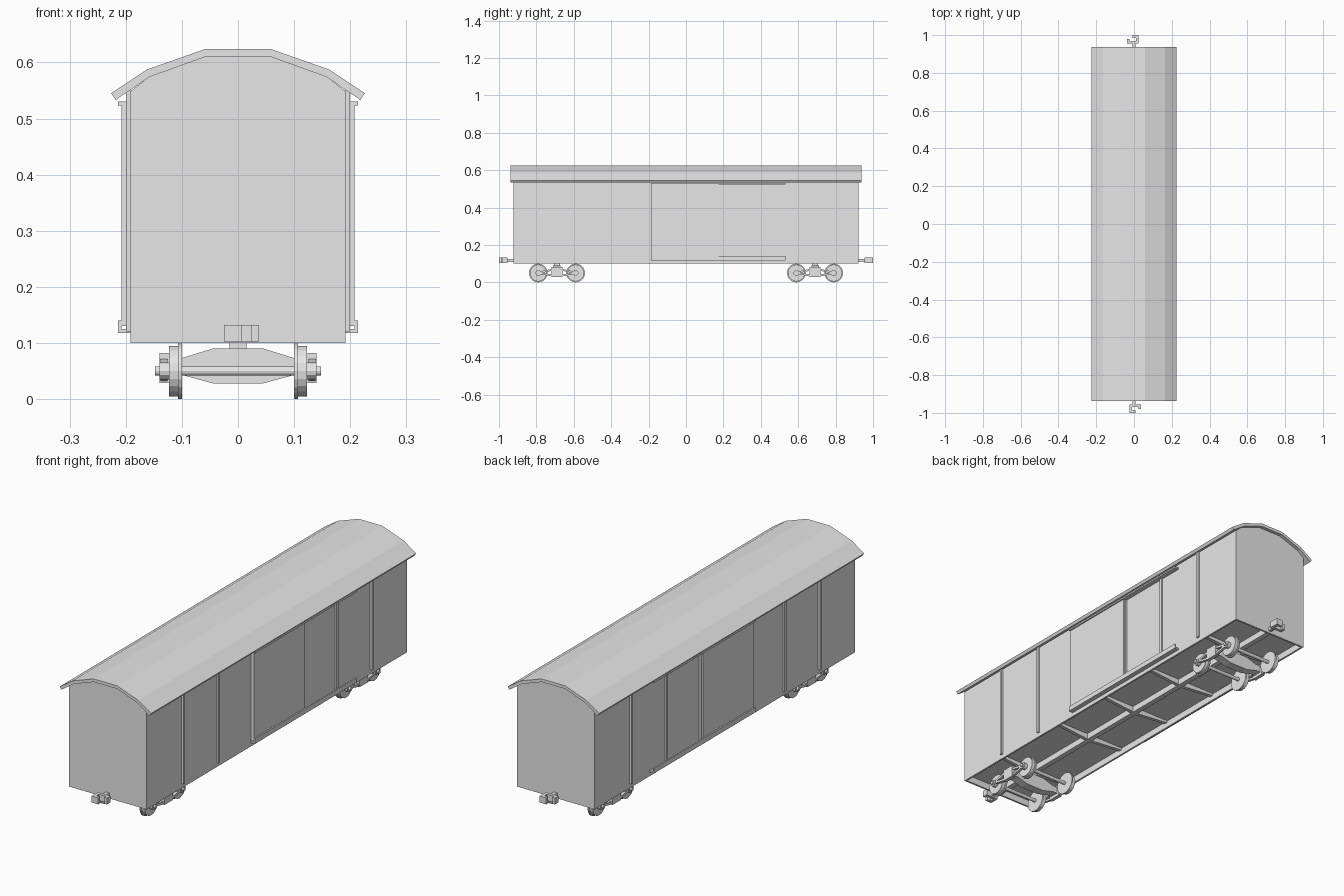
import bpy, bmesh, math
from mathutils import Matrix, Vector

cube = bpy.data.objects.get("Cube")
if cube:
    bpy.data.objects.remove(cube, do_unlink=True)

grey = bpy.data.materials.new("plain grey")
grey.use_nodes = True
grey.diffuse_color = (0.8, 0.8, 0.8, 1)
grey.node_tree.nodes["Principled BSDF"].inputs["Base Color"].default_value = (0.8, 0.8, 0.8, 1)


def finish(name, bm):
    bmesh.ops.recalc_face_normals(bm, faces=bm.faces)
    mesh = bpy.data.meshes.new(name)
    bm.to_mesh(mesh)
    bm.free()
    mesh.materials.append(grey)
    obj = bpy.data.objects.new(name, mesh)
    bpy.context.collection.objects.link(obj)
    return obj


def add_prism(bm, axis, pts, a, b):
    """Extrude a closed outline along an axis from a to b."""
    place = {"x": lambda p, d: (d, p[0], p[1]),
             "y": lambda p, d: (p[0], d, p[1]),
             "z": lambda p, d: (p[0], p[1], d)}[axis]
    low = [bm.verts.new(place(p, a)) for p in pts]
    high = [bm.verts.new(place(p, b)) for p in pts]
    bm.faces.new(low)
    bm.faces.new(high[::-1])
    for i in range(len(pts)):
        j = (i + 1) % len(pts)
        bm.faces.new((low[i], low[j], high[j], high[i]))


def add_box(bm, x0, x1, y0, y1, z0, z1):
    add_prism(bm, "z", [(x0, y0), (x1, y0), (x1, y1), (x0, y1)], z0, z1)


def add_disc(bm, x0, x1, y, z, r, sides=20):
    ring = [(y + r * math.cos(math.tau * i / sides), z + r * math.sin(math.tau * i / sides))
            for i in range(sides)]
    add_prism(bm, "x", ring, x0, x1)


def mirrored(pts):
    return pts + [(-x, z) for x, z in reversed(pts)]


# Body shell with a hollow underside
HALF = 0.922
bm = bmesh.new()
add_prism(bm, "y", mirrored([(-0.192, 0.10), (-0.192, 0.548), (-0.158, 0.575), (-0.058, 0.611)]),
          -HALF, HALF)
bmesh.ops.recalc_face_normals(bm, faces=bm.faces)
floor = [f for f in bm.faces if f.normal.z < -0.9]
bmesh.ops.inset_region(bm, faces=floor, thickness=0.012)
hollow = bmesh.ops.extrude_face_region(bm, geom=floor)
bmesh.ops.translate(bm, vec=(0, 0, 0.03),
                    verts=[v for v in hollow["geom"] if isinstance(v, bmesh.types.BMVert)])
bmesh.ops.delete(bm, geom=floor, context="FACES")
finish("body", bm)

# Faceted roof sheet
bm = bmesh.new()
outer = [(-0.226, 0.545), (-0.163, 0.587), (-0.058, 0.624)]
inner = [(-0.218, 0.533), (-0.158, 0.574), (-0.058, 0.610)]
add_prism(bm, "y", mirrored(outer) + mirrored(inner)[::-1], -0.938, 0.938)
finish("roof", bm)

# Underframe: centre sill, cross bearers and bolster supports
bm = bmesh.new()
add_box(bm, -0.012, 0.012, -0.91, 0.91, 0.102, 0.132)
for y in (-0.69, -0.31, 0, 0.31, 0.69):
    add_prism(bm, "y", mirrored([(-0.181, 0.132), (-0.181, 0.12), (-0.012, 0.104)]),
              y - 0.008, y + 0.008)
finish("underframe", bm)

# Side posts, sliding doors and door rails
for side, s in (("left", 1), ("right", -1)):
    bm = bmesh.new()
    for y in (-0.667, -0.418, -0.175, 0.175, 0.418, 0.667):
        add_box(bm, s * 0.19, s * 0.2, y - 0.006, y + 0.006, 0.12, 0.55)
    finish(side + "_posts", bm)

    bm = bmesh.new()
    add_box(bm, s * 0.2, s * 0.208, -0.185, 0.175, 0.13, 0.526)
    finish(side + "_door", bm)

    bm = bmesh.new()
    rail = [(0.19, 0.118), (0.214, 0.118), (0.214, 0.14), (0.208, 0.14),
            (0.208, 0.125), (0.19, 0.125)]
    add_prism(bm, "y", [(s * x, z) for x, z in rail], -0.187, 0.532)
    finish(side + "_lower_rail", bm)

    bm = bmesh.new()
    add_box(bm, s * 0.19, s * 0.214, -0.187, 0.532, 0.523, 0.53)
    finish(side + "_upper_rail", bm)

# Hooked couplers, the back one turned half way round
HOOK = [(-0.025, -1.0), (0.007, -1.0), (0.007, -0.986), (-0.011, -0.986), (-0.011, -0.968),
        (0.024, -0.968), (0.024, -0.98), (0.037, -0.98), (0.037, -0.955), (-0.025, -0.955)]
for end, turn in (("front", 1), ("back", -1)):
    bm = bmesh.new()
    add_prism(bm, "z", [(turn * x, turn * y) for x, y in HOOK], 0.103, 0.132)
    add_box(bm, -0.008, 0.008, turn * 0.91, turn * 0.956, 0.11, 0.125) if turn < 0 else \
        add_box(bm, -0.008, 0.008, -0.956, -0.91, 0.11, 0.125)
    if turn < 0:
        bmesh.ops.transform(bm, matrix=Matrix.Scale(-1, 4, Vector((0, 1, 0))),
                            verts=[v for v in bm.verts if v.co.y < 0])
    finish(end + "_coupler", bm)

# Bogies
AXLE_Z = 0.05
for end, yc in (("front", -0.69), ("back", 0.69)):
    # Tapered bolster and pivot
    bm = bmesh.new()
    add_prism(bm, "y", mirrored([(-0.13, 0.043), (-0.1, 0.043), (-0.045, 0.028), (0, 0.028)])[:3]
              + [(0.045, 0.028), (0.1, 0.043), (0.13, 0.043), (0.13, 0.073), (0.1, 0.073),
                 (0.045, 0.09), (-0.045, 0.09), (-0.1, 0.073), (-0.13, 0.073)],
              yc - 0.02, yc + 0.02)
    add_box(bm, -0.015, 0.015, yc - 0.015, yc + 0.015, 0.085, 0.132)
    finish(end + "_bolster", bm)

    # Side frames: centre block with two slanting bars to each axle
    bm = bmesh.new()
    for s in (-1, 1):
        add_box(bm, s * 0.123, s * 0.14, yc - 0.03, yc + 0.03, 0.029, 0.082)
        for d in (-1, 1):
            for z0, z1 in ((0.052, 0.066), (0.048, 0.036)):
                bar = [(yc + d * 0.092, z0 - 0.004), (yc + d * 0.028, z1 - 0.004),
                       (yc + d * 0.028, z1 + 0.006), (yc + d * 0.092, z0 + 0.006)]
                add_prism(bm, "x", bar, s * 0.126, s * 0.138)
            add_disc(bm, s * 0.123, s * 0.14, yc + d * 0.1, AXLE_Z, 0.015, 12)
    finish(end + "_bogie_side_frames", bm)

    # Wheelsets with flanges, treads and axles
    for pair, d in (("leading", -1), ("trailing", 1)):
        bm = bmesh.new()
        y = yc + d * 0.1
        add_disc(bm, -0.148, 0.148, y, AXLE_Z, 0.008, 12)
        for s in (-1, 1):
            add_disc(bm, s * 0.1, s * 0.107, y, AXLE_Z, 0.05)
            add_disc(bm, s * 0.106, s * 0.123, y, AXLE_Z, 0.045)
        finish(end + "_" + pair + "_wheelset", bm)
